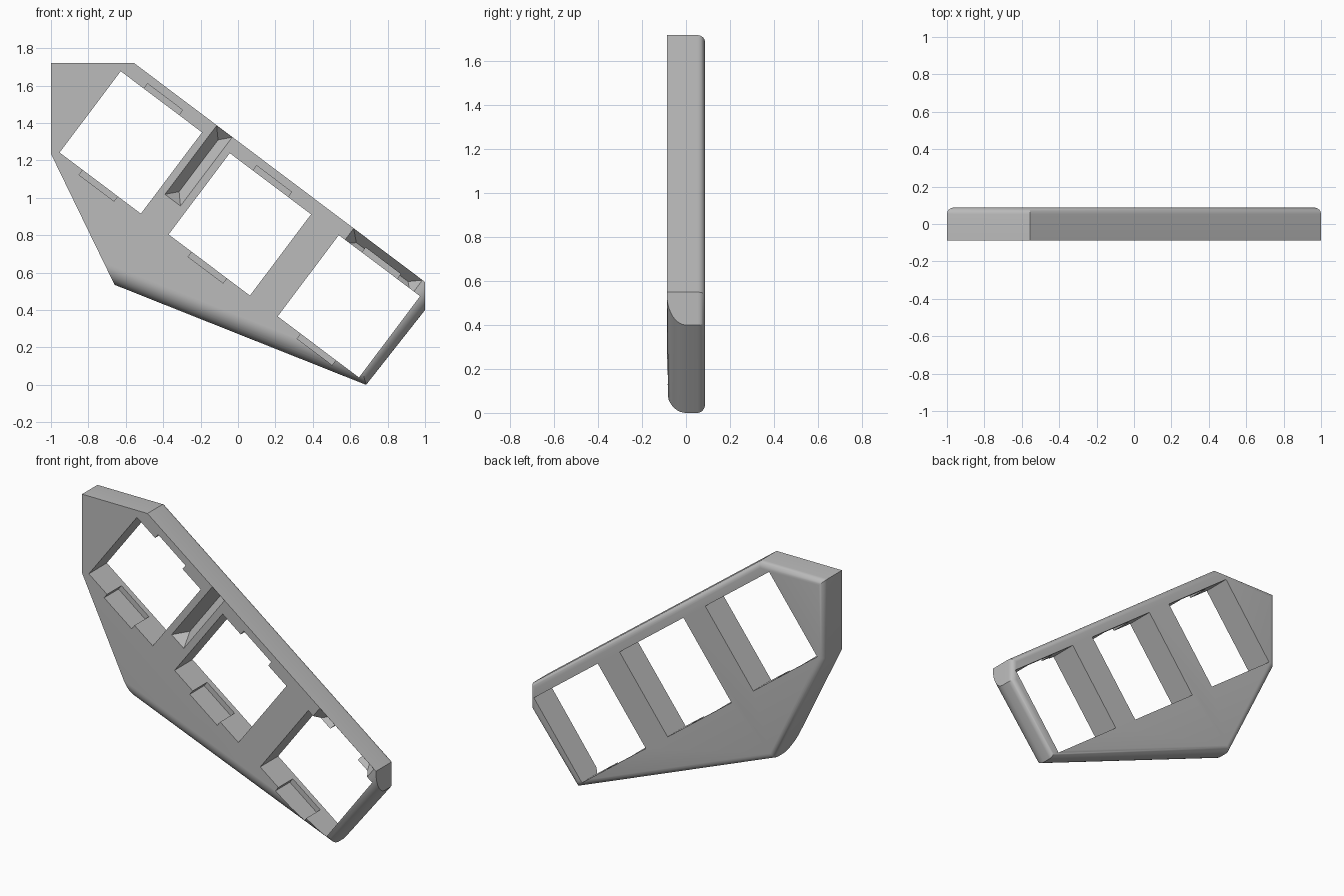
import bpy
import bmesh
from mathutils import Vector

cube = bpy.data.objects.get("Cube")
if cube:
    bpy.data.objects.remove(cube, do_unlink=True)

HALF = 0.0875                            # half the plate thickness
FRONT = -HALF
ALONG = Vector((0.799, 0, -0.601))       # down the sloping top edge
ACROSS = Vector((0.601, 0, 0.799))       # square to that edge
CENTRES = [Vector((0.01 + 0.583 * i, 0, 0.858 - 0.438 * i)) for i in (-1, 0, 1)]
OPENING = 0.272                          # half the side of a square opening

grey = bpy.data.materials.new("matte grey")
grey.use_nodes = True
colour = (0.5, 0.5, 0.5, 1)
grey.diffuse_color = colour
grey.node_tree.nodes["Principled BSDF"].inputs["Base Color"].default_value = colour


def to_object(name, bm):
    bmesh.ops.recalc_face_normals(bm, faces=bm.faces)
    mesh = bpy.data.meshes.new(name)
    bm.to_mesh(mesh)
    bm.free()
    mesh.materials.append(grey)
    obj = bpy.data.objects.new(name, mesh)
    bpy.context.collection.objects.link(obj)
    return obj


def cut(body, points):
    """Subtract the convex hull of the points from the body."""
    bm = bmesh.new()
    for p in points:
        bm.verts.new(p)
    bmesh.ops.convex_hull(bm, input=bm.verts)
    bmesh.ops.dissolve_limit(bm, angle_limit=0.01, verts=bm.verts, edges=bm.edges)
    cutter = to_object("cutter", bm)
    cutter.hide_render = True
    mod = body.modifiers.new("cut", 'BOOLEAN')
    mod.operation = 'DIFFERENCE'
    mod.solver = 'EXACT'
    mod.object = cutter
    bpy.context.view_layer.objects.active = body
    bpy.ops.object.modifier_apply(modifier=mod.name)
    bpy.data.objects.remove(cutter, do_unlink=True)


def box(centre, a0, a1, b0, b1, y0, y1):
    return [centre + ALONG * a + ACROSS * b + Vector((0, y, 0))
            for a in (a0, a1) for b in (b0, b1) for y in (y0, y1)]


def pocket(centre, long_axis, short_axis):
    """Trench with sloping sides and ends, open to the front."""
    half_long, half_short, ridge, depth = 0.23, 0.052, 0.173, 0.07
    points = [centre + long_axis * half_long * s + short_axis * half_short * t
              + Vector((0, y, 0))
              for s in (-1, 1) for t in (-1, 1) for y in (FRONT - 0.03, FRONT)]
    points += [centre + long_axis * ridge * s + Vector((0, FRONT + depth, 0))
               for s in (-1, 1)]
    return points


# Plate outline, extruded front to back
outline = [(-1, 1.72), (-0.555, 1.72), (1, 0.55), (1, 0.4),
           (0.685, 0), (-0.66, 0.535), (-1, 1.235)]
bm = bmesh.new()
face = bm.faces.new([bm.verts.new((x, FRONT, z)) for x, z in outline])
extruded = bmesh.ops.extrude_face_region(bm, geom=[face], use_keep_orig=True)
back = [v for v in extruded["geom"] if isinstance(v, bmesh.types.BMVert)]
bmesh.ops.translate(bm, verts=back, vec=(0, HALF * 2, 0))
bmesh.ops.recalc_face_normals(bm, faces=bm.faces)

# Small rounding all round the back rim
rim = [e for e in bm.edges if all(v.co.y > 0 for v in e.verts)]
bmesh.ops.bevel(bm, geom=rim, offset=0.035, offset_type='OFFSET', segments=6,
                profile=0.5, affect='EDGES', clamp_overlap=True)

# Large rounding on the lower and end front edges
low = [e for e in bm.edges
       if all(v.co.y < FRONT + 0.001 and v.co.z < 0.54 for v in e.verts)]
bmesh.ops.bevel(bm, geom=low, offset=0.088, offset_type='OFFSET', segments=10,
                profile=0.5, affect='EDGES', clamp_overlap=False)
plate = to_object("switch_plate", bm)

# Square openings
for c in CENTRES:
    cut(plate, box(c, -OPENING, OPENING, -OPENING, OPENING, -0.3, 0.3))

# Trench between the first two openings, and one above the last opening
bridge = CENTRES[0] + ALONG * 0.3645 + ACROSS * 0.118
cut(plate, pocket(bridge, ACROSS, ALONG))
cut(plate, pocket(CENTRES[2] + ACROSS * 0.296, ALONG, ACROSS))

# Clip slots above and below each opening, stopping short of the back
for c in CENTRES:
    for side in (-1, 1):
        cut(plate, box(c, -0.117, 0.117, side * 0.2, side * 0.305,
                       FRONT - 0.03, FRONT + 0.14))

# Smooth rounding with crisp edges
bpy.ops.object.select_all(action='DESELECT')
plate.select_set(True)
bpy.context.view_layer.objects.active = plate
bpy.ops.object.shade_smooth_by_angle(angle=0.5)
